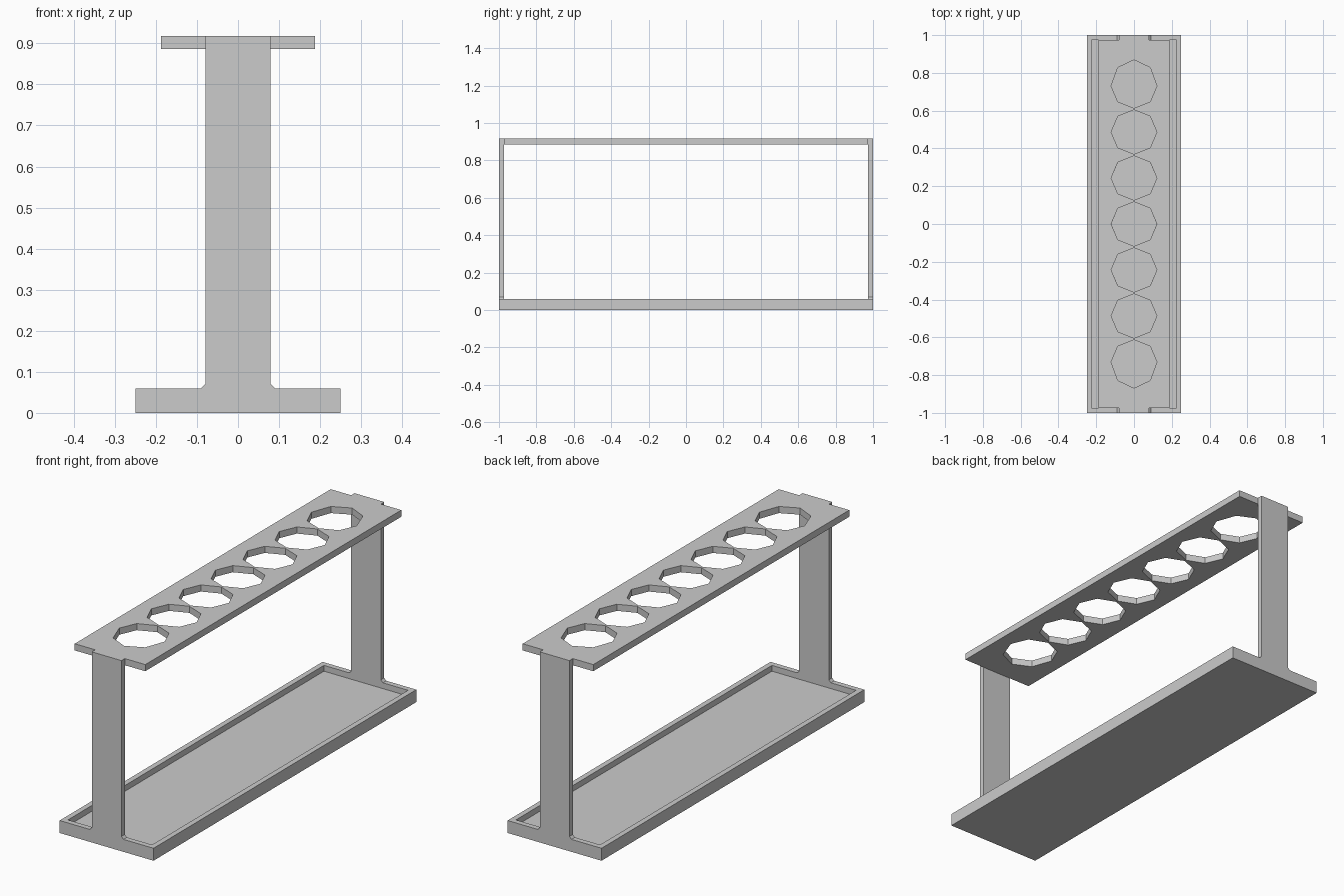
import bpy, bmesh, math
from mathutils import Vector

if "Cube" in bpy.data.objects:
    bpy.data.objects.remove(bpy.data.objects["Cube"])

HALF_L, WALL = 1.0, 0.026          # half length, wall / post thickness
INNER = HALF_L - WALL
TOP, SHELF_LOW, RIM, FLOOR = 0.918, 0.886, 0.06, 0.032


def prism(name, outline, vec):
    """Closed solid: a flat outline swept along vec."""
    bm = bmesh.new()
    face = bm.faces.new([bm.verts.new(p) for p in outline])
    res = bmesh.ops.extrude_face_region(bm, geom=[face])
    moved = [v for v in res["geom"] if isinstance(v, bmesh.types.BMVert)]
    bmesh.ops.translate(bm, verts=moved, vec=Vector(vec))
    bmesh.ops.recalc_face_normals(bm, faces=bm.faces)
    mesh = bpy.data.meshes.new(name)
    bm.to_mesh(mesh)
    bm.free()
    obj = bpy.data.objects.new(name, mesh)
    bpy.context.collection.objects.link(obj)
    return obj


def slab(name, hx, hy, z0, z1):
    pts = [(-hx, -hy, z0), (hx, -hy, z0), (hx, hy, z0), (-hx, hy, z0)]
    return prism(name, pts, (0, 0, z1 - z0))


def bake(obj):
    """Replace the mesh with its modified result."""
    deps = bpy.context.evaluated_depsgraph_get()
    mesh = bpy.data.meshes.new_from_object(obj.evaluated_get(deps))
    obj.modifiers.clear()
    obj.data = mesh


def combine(obj, other, operation):
    mod = obj.modifiers.new(operation, 'BOOLEAN')
    mod.operation, mod.solver, mod.object = operation, 'EXACT', other
    bake(obj)
    bpy.data.objects.remove(other)


# Base tray with a raised rim
rack = slab("tube_rack", 0.25, HALF_L, 0, RIM)
combine(rack, slab("tray_hollow", 0.25 - WALL, INNER, FLOOR, 0.2), 'DIFFERENCE')

# End posts with a small flare at the foot
half = [(0.09, 0.04), (0.09, RIM), (0.079, RIM + 0.011), (0.079, TOP)]
profile = half + [(-x, z) for x, z in reversed(half)]
for y in (-HALF_L, INNER):
    post = prism("post", [(x, y, z) for x, z in profile], (0, WALL, 0))
    combine(rack, post, 'UNION')

# Top shelf between the posts
combine(rack, slab("shelf", 0.188, INNER, SHELF_LOW, TOP), 'UNION')

# Seven octagonal holes; the end ones are longer on the outer side
for i in range(-3, 4):
    pts = []
    for k in range(8):
        a = k * math.pi / 4
        x, y = 0.121 * math.cos(a), 0.117 * math.sin(a)
        if abs(i) == 3 and y * i > 0:
            y *= 1.18
        pts.append((x, y + i * 0.2435, SHELF_LOW - 0.1))
    combine(rack, prism("hole", pts, (0, 0, 0.3)), 'DIFFERENCE')

# Merge coplanar seams, then chamfer every sharp edge
bm = bmesh.new()
bm.from_mesh(rack.data)
bmesh.ops.remove_doubles(bm, verts=bm.verts, dist=0.0005)
bmesh.ops.dissolve_limit(bm, angle_limit=math.radians(1),
                         verts=bm.verts, edges=bm.edges)
bm.to_mesh(rack.data)
bm.free()
bevel = rack.modifiers.new("chamfer", 'BEVEL')
bevel.width, bevel.segments = 0.005, 1
bevel.limit_method, bevel.angle_limit = 'ANGLE', math.radians(55)
